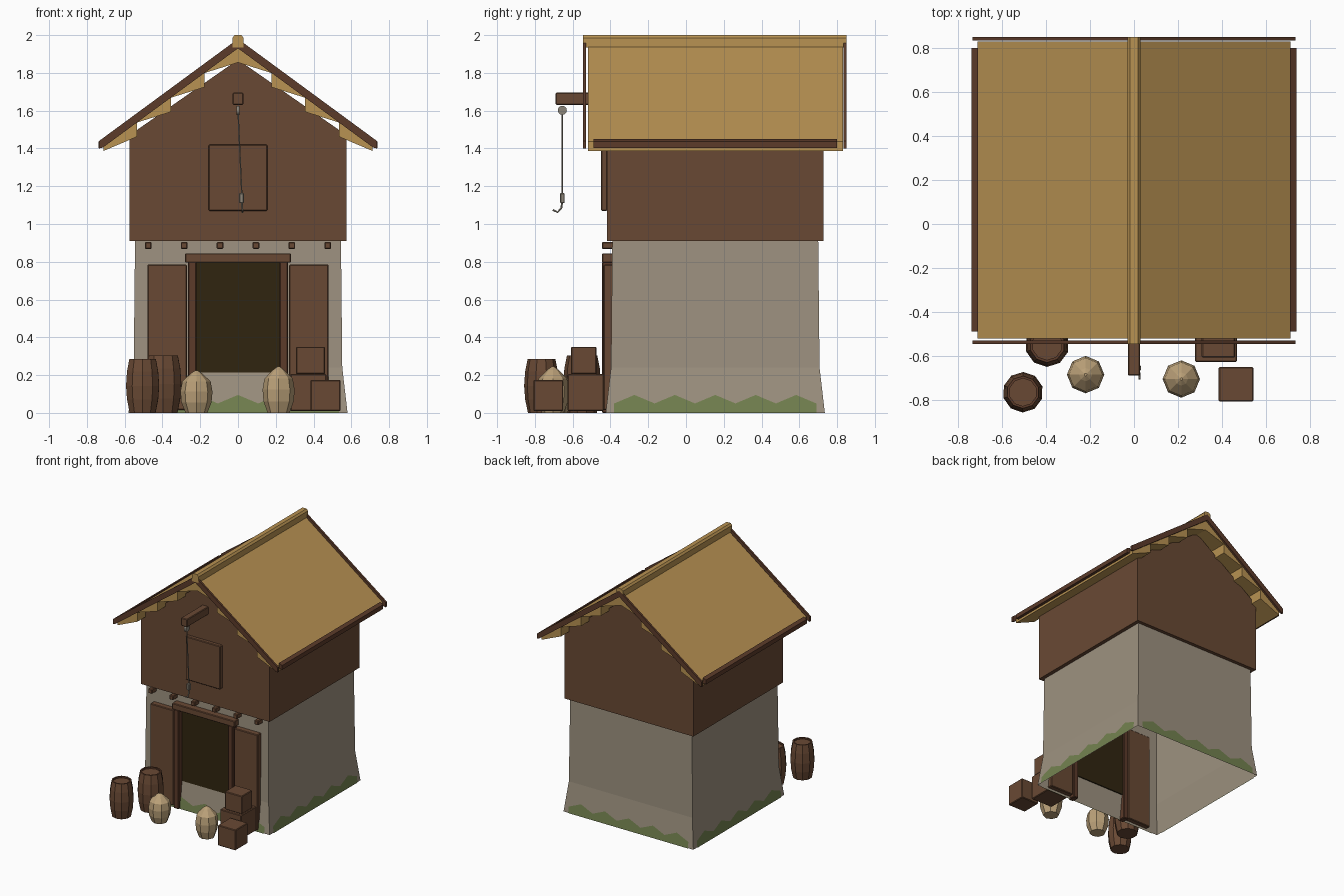
import bpy, bmesh, math
from mathutils import Vector

if "Cube" in bpy.data.objects:
    bpy.data.objects.remove(bpy.data.objects["Cube"])

CY = 0.155  # centre of the building along y


def material(name, rgb):
    m = bpy.data.materials.new(name)
    lin = [(c / 255 / 12.92) if c < 11 else ((c / 255 + 0.055) / 1.055) ** 2.4 for c in rgb]
    m.diffuse_color = (*lin, 1)
    m.use_nodes = True
    m.node_tree.nodes["Principled BSDF"].inputs["Base Color"].default_value = m.diffuse_color
    return m


WOOD = material("brown wood", (105, 73, 52))
TRIM = material("dark trim wood", (92, 59, 42))
PLASTER = material("stone plaster", (158, 146, 128))
THATCH = material("straw thatch", (184, 146, 82))
DARK = material("dark interior", (48, 37, 16))
MOSS = material("green moss", (116, 130, 80))
SACK = material("sack cloth", (186, 160, 120))
METAL = material("grey metal", (140, 133, 120))


def add(name, verts, faces, mat):
    me = bpy.data.meshes.new(name)
    me.from_pydata(verts, [], faces)
    bm = bmesh.new()
    bm.from_mesh(me)
    bmesh.ops.recalc_face_normals(bm, faces=bm.faces)
    bm.to_mesh(me)
    bm.free()
    me.materials.append(mat)
    ob = bpy.data.objects.new(name, me)
    bpy.context.collection.objects.link(ob)
    return ob


def bevel(ob, width):
    mod = ob.modifiers.new("bevel", 'BEVEL')
    mod.width = width
    mod.segments = 1
    return ob


def box(name, x, y, z, mat, bev=0.005):
    v = [(a, b, c) for a in x for b in y for c in z]
    f = [(0, 1, 3, 2), (4, 6, 7, 5), (0, 4, 5, 1), (2, 3, 7, 6), (0, 2, 6, 4), (1, 5, 7, 3)]
    ob = add(name, v, f, mat)
    return bevel(ob, bev) if bev else ob


def extrude_y(name, profile, y0, y1, mat):
    n = len(profile)
    v = [(x, y, z) for y in (y0, y1) for x, z in profile]
    f = [tuple(range(n)), tuple(range(n, 2 * n))]
    f += [(i, (i + 1) % n, n + (i + 1) % n, n + i) for i in range(n)]
    return add(name, v, f, mat)


def lathe(name, cx, cy, profile, n, mat, turn=0.0):
    v, f = [], []
    for r, z in profile:
        for i in range(n):
            a = 2 * math.pi * i / n + turn
            v.append((cx + r * math.cos(a), cy + r * math.sin(a), z))
    for k in range(len(profile) - 1):
        for i in range(n):
            j = (i + 1) % n
            f.append((k * n + i, k * n + j, (k + 1) * n + j, (k + 1) * n + i))
    f += [tuple(range(n)), tuple(range(len(v) - n, len(v)))]
    return add(name, v, f, mat)


def tube(name, pts, radius, mat):
    cu = bpy.data.curves.new(name, 'CURVE')
    cu.dimensions = '3D'
    cu.bevel_depth = radius
    cu.bevel_resolution = 1
    cu.use_fill_caps = True
    sp = cu.splines.new('POLY')
    sp.points.add(len(pts) - 1)
    for p, q in zip(sp.points, pts):
        p.co = (*q, 1)
    cu.materials.append(mat)
    ob = bpy.data.objects.new(name, cu)
    bpy.context.collection.objects.link(ob)


# Lower walls, flared at the foot and open underneath
rings = [(0.58, 0), (0.552, 0.24), (0.545, 0.92)]
v = [(sx * h, CY + sy * h, z) for h, z in rings for sx, sy in ((-1, -1), (1, -1), (1, 1), (-1, 1))]
f = [(k * 4 + i, k * 4 + (i + 1) % 4, k * 4 + 4 + (i + 1) % 4, k * 4 + 4 + i) for k in (0, 1) for i in range(4)]
add("lower_walls", v, f, PLASTER)

# Upper storey with gables
extrude_y("upper_storey", [(-0.575, 0.91), (0.575, 0.91), (0.575, 1.47), (0, 1.87), (-0.575, 1.47)],
          CY - 0.573, CY + 0.573, WOOD)

# Zigzag moss along the foot of each wall
for k in range(4):
    v, f = [], []
    for i in range(11):
        t = -0.535 + 0.107 * i
        for z in (0.0, 0.095 if i % 2 else 0.05):
            d = 0.585 - z * 0.117
            a = k * math.pi / 2
            v.append((t * math.cos(a) - d * math.sin(a), CY + t * math.sin(a) + d * math.cos(a), z))
    f = [(2 * i, 2 * i + 2, 2 * i + 3, 2 * i + 1) for i in range(10)]
    add("moss_strip", v, f, MOSS)


# Roof: thatch courses, barge boards and eave boards on both slopes
def top(x):
    return 1.96 - 0.735 * x


for s in (-1, 1):
    for i in range(4):
        a, b = 0.178 * i, 0.178 * (i + 1)
        drop = 0.05 if i == 3 else 0.03
        prof = [(s * a, top(a)), (s * b, top(b)), (s * b, top(b) - drop), (s * a, top(a) - 0.105)]
        extrude_y("thatch_course", prof, CY - 0.675, CY + 0.675, THATCH)
    for y in (-0.545, 0.835):
        prof = [(0, 1.98), (s * 0.735, 1.44), (s * 0.735, 1.40), (s * 0.715, 1.405), (0, 1.93)]
        extrude_y("barge_board", prof, y, y + 0.016, TRIM)
    extrude_y("eave_board", [(s * 0.71, 1.45), (s * 0.738, 1.437), (s * 0.738, 1.402), (s * 0.71, 1.405)],
              CY - 0.645, CY + 0.645, TRIM)
extrude_y("ridge_cap", [(-0.03, 1.935), (0.03, 1.935), (0.03, 1.985), (0.018, 2.0), (-0.018, 2.0), (-0.03, 1.985)],
          -0.546, 0.85, THATCH)

# Floor joist ends
for i in range(6):
    x = -0.475 + 0.19 * i
    box("joist_end", (x - 0.018, x + 0.018), (-0.445, -0.38), (0.868, 0.905), WOOD)

# Loft hatch and hoist
box("loft_hatch", (-0.155, 0.155), (-0.45, -0.415), (1.07, 1.42), WOOD)
box("hoist_beam", (-0.028, 0.028), (-0.69, -0.4), (1.63, 1.695), WOOD)
wheel = lathe("pulley", 0, 0, [(0.024, -0.009), (0.024, 0.009)], 12, METAL)
wheel.rotation_euler = (0, math.pi / 2, 0)
wheel.location = (0, -0.655, 1.602)
tube("hoist_rope", [(0, -0.655, 1.6), (0.02, -0.655, 1.16)], 0.004, METAL)
box("hook_block", (0.006, 0.032), (-0.668, -0.642), (1.11, 1.165), METAL)
tube("hook", [(0.02, -0.655, 1.12), (0.022, -0.66, 1.085), (0.024, -0.68, 1.062), (0.025, -0.705, 1.075)], 0.005, METAL)

# Doorway with frame and open leaves
box("dark_doorway", (-0.225, 0.225), (-0.4, -0.391), (0.2, 0.8), DARK, 0)
box("lintel", (-0.28, 0.28), (-0.445, -0.38), (0.795, 0.845), WOOD)
for s in (-1, 1):
    box("door_post", sorted((s * 0.22, s * 0.265)), (-0.445, -0.38), (0, 0.8), TRIM)
    box("door_leaf", sorted((s * 0.27, s * 0.48)), (-0.437, -0.385), (0.015, 0.785), WOOD)

# Barrels with sunken lids
for x, y, r, h in ((-0.505, -0.765, 0.092, 0.285), (-0.395, -0.55, 0.1, 0.305)):
    prof = [(r * 0.78, 0), (r * 0.94, h * 0.25), (r, h * 0.5), (r * 0.94, h * 0.77), (r * 0.8, h),
            (r * 0.68, h), (r * 0.68, h - 0.012)]
    b = lathe("barrel", x, y, prof, 10, WOOD, 0.3)
    b.data.materials.append(TRIM)
    for p in b.data.polygons:
        if p.center.z > h - 0.01:
            p.material_index = 1

# Grain sacks
for x, y, h in ((-0.22, -0.685, 0.225), (0.215, -0.705, 0.245)):
    prof = [(0.058, 0), (0.08, h * 0.25), (0.085, h * 0.5), (0.075, h * 0.74), (0.03, h * 0.93), (0.006, h)]
    lathe("sack", x, y, prof, 8, SACK)

# Crates
box("crate_lower", (0.277, 0.468), (-0.627, -0.435), (0.01, 0.205), WOOD)
box("crate_upper", (0.308, 0.46), (-0.608, -0.473), (0.205, 0.35), WOOD)
box("crate_front", (0.385, 0.543), (-0.808, -0.65), (0.01, 0.175), WOOD)
